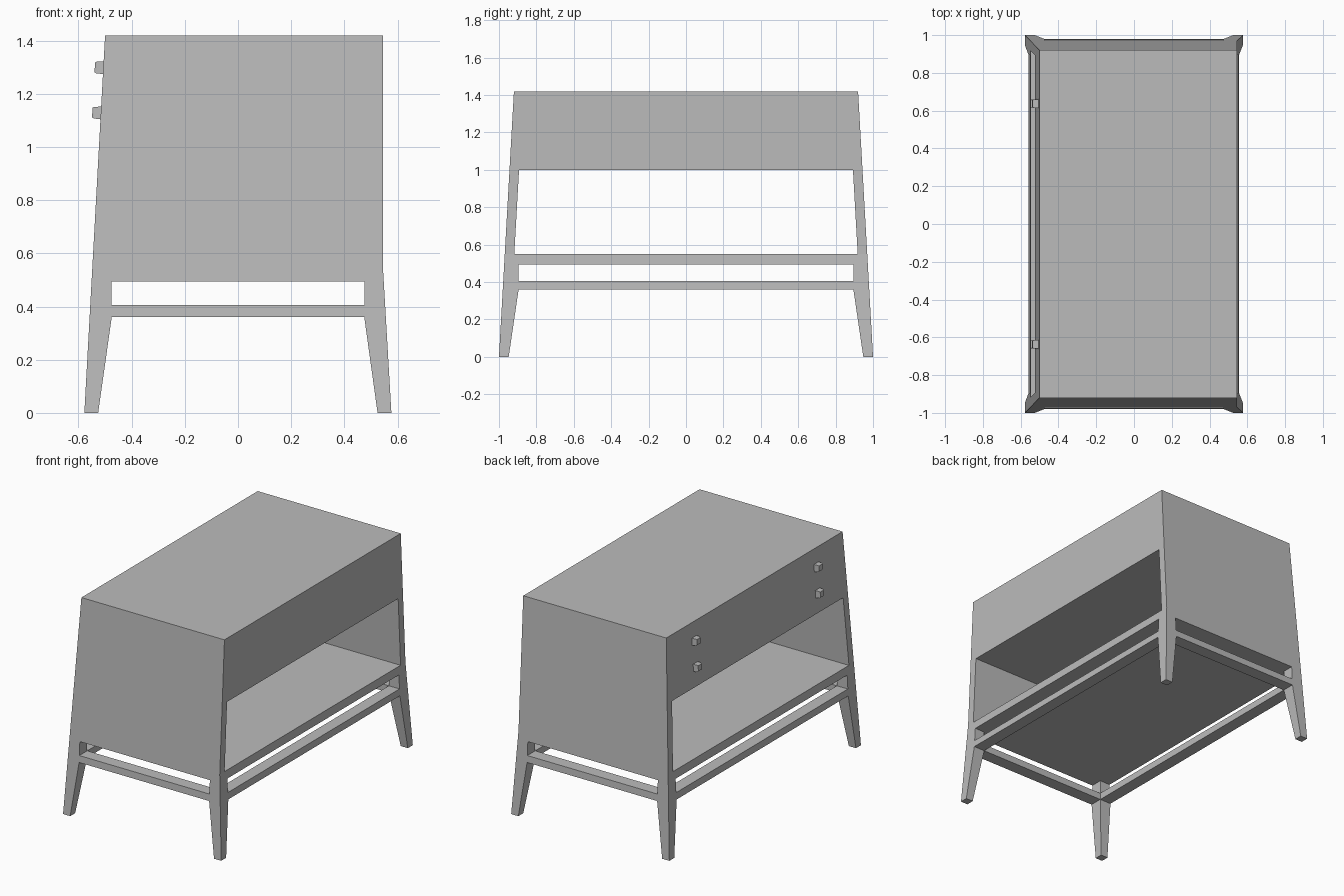
import bpy
import bmesh

cube = bpy.data.objects.get("Cube")
if cube:
    bpy.data.objects.remove(cube, do_unlink=True)

# One plain grey for the whole piece
grey = bpy.data.materials.new("plain grey")
grey.use_nodes = True
grey.diffuse_color = (0.5, 0.5, 0.5, 1)
grey.node_tree.nodes["Principled BSDF"].inputs["Base Color"].default_value = (0.5, 0.5, 0.5, 1)

TOP, BOX_LOW, SHELF_TOP, SHELF_LOW = 1.42, 1.0, 0.55, 0.495
RAIL_TOP, RAIL_LOW = 0.405, 0.36
IN_X, IN_Y = 0.475, 0.895      # inner corner of the leg frame
FOOT = 0.052


def drawer_side(z):
    """Leaning face that carries the knobs (-x)."""
    return -0.578 + 0.078 * z / TOP


def plain_side(z):
    """Opposite face, upright above the shelf."""
    return 0.577 - 0.032 * min(z / SHELF_TOP, 1)


def end(z):
    """Leaning end face (+y, mirrored for -y)."""
    return 1.0 - 0.08 * z / TOP


def loft(name, sections):
    """Solid through rectangles (z, x0, x1, y0, y1), bottom to top."""
    bm = bmesh.new()
    rings = []
    for z, x0, x1, y0, y1 in sections:
        x0, x1 = sorted((x0, x1))
        y0, y1 = sorted((y0, y1))
        rings.append([bm.verts.new((x, y, z))
                      for x, y in ((x0, y0), (x1, y0), (x1, y1), (x0, y1))])
    bm.faces.new(rings[0][::-1])
    bm.faces.new(rings[-1])
    for a, b in zip(rings, rings[1:]):
        for i in range(4):
            j = (i + 1) % 4
            bm.faces.new((a[i], a[j], b[j], b[i]))
    bmesh.ops.recalc_face_normals(bm, faces=bm.faces)
    mesh = bpy.data.meshes.new(name)
    bm.to_mesh(mesh)
    bm.free()
    mesh.materials.append(grey)
    obj = bpy.data.objects.new(name, mesh)
    bpy.context.collection.objects.link(obj)
    return obj


# Cabinet body with an open shelf space running right through it
body = loft("cabinet_body", [(z, drawer_side(z), plain_side(z), -end(z), end(z))
                             for z in (SHELF_LOW, SHELF_TOP, TOP)])
wall = 0.051
opening = loft("shelf_opening_cutter",
               [(z, -1, 1, wall - end(z), end(z) - wall) for z in (SHELF_TOP, BOX_LOW)])
opening.hide_render = True
cut = body.modifiers.new("shelf opening", "BOOLEAN")
cut.operation = "DIFFERENCE"
cut.solver = "EXACT"
cut.object = opening
bpy.context.view_layer.objects.active = body
bpy.ops.object.modifier_apply(modifier=cut.name)
bpy.data.objects.remove(opening, do_unlink=True)

# Tapered corner legs
sides = (("right", -1, drawer_side), ("left", 1, plain_side))
ends = (("front", -1), ("back", 1))
for side_name, sx, side in sides:
    for end_name, sy in ends:
        loft(f"{end_name}_{side_name}_leg",
             [(0, side(0), side(0) - sx * FOOT, sy * end(0), sy * (end(0) - FOOT))]
             + [(z, side(z), sx * IN_X, sy * end(z), sy * IN_Y)
                for z in (RAIL_LOW, SHELF_LOW)])

# Rails joining the legs
for side_name, sx, side in sides:
    loft(f"{side_name}_rail", [(z, side(z), sx * IN_X, -IN_Y, IN_Y)
                               for z in (RAIL_LOW, RAIL_TOP)])
for end_name, sy in ends:
    loft(f"{end_name}_rail", [(z, -IN_X, IN_X, sy * end(z), sy * IN_Y)
                              for z in (RAIL_LOW, RAIL_TOP)])

# Small tapered knobs, two per drawer, standing square to the leaning face
for row, z in (("upper", 1.298), ("lower", 1.128)):
    for end_name, sy in ends:
        knob = loft(f"{row}_{end_name}_knob",
                    [(d, -h, h, -h, h) for d, h in ((-0.005, 0.024), (0.026, 0.022), (0.032, 0.018))])
        knob.location = (drawer_side(z), sy * 0.637, z)
        knob.rotation_euler = (0, -1.516, 0)
